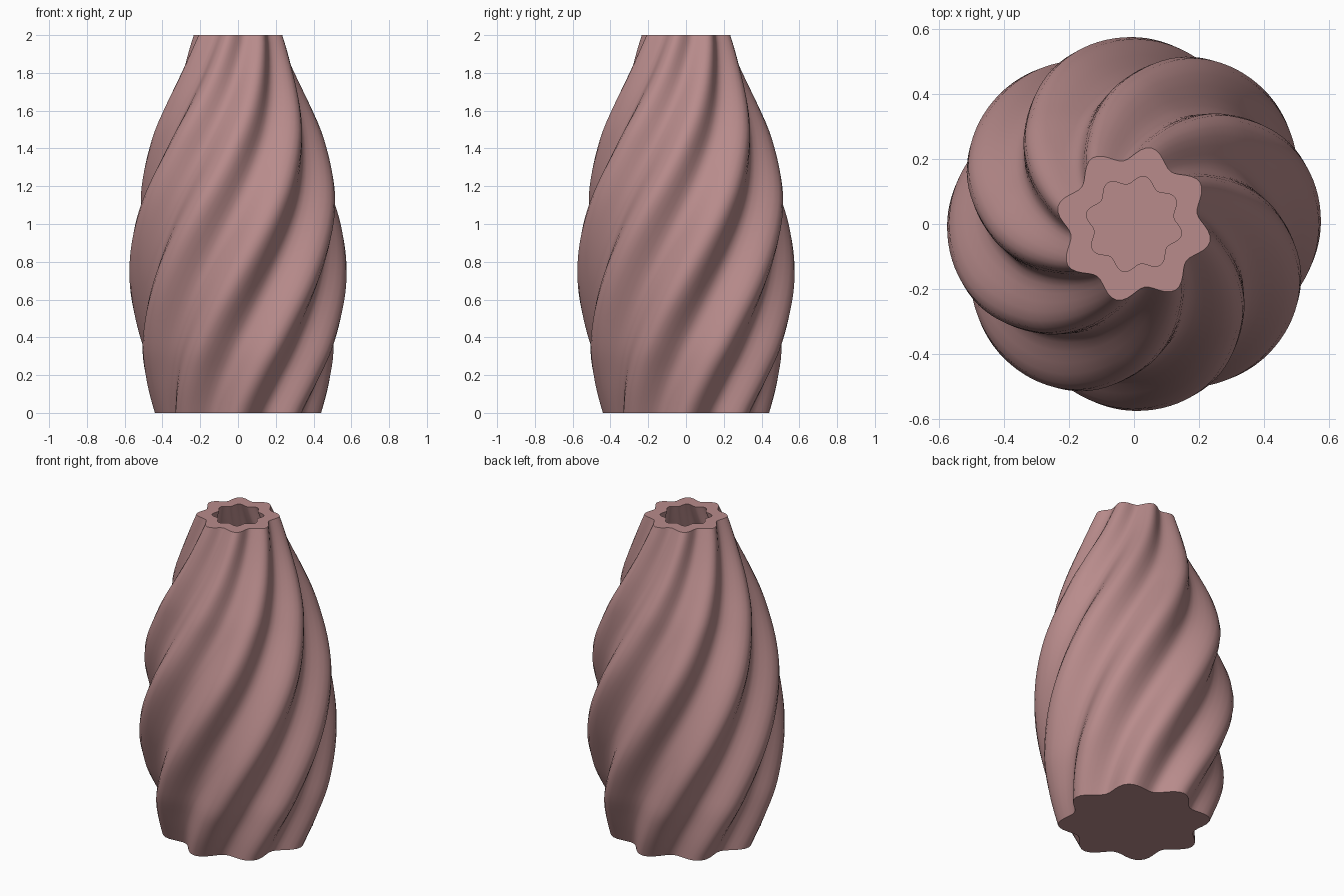
import bpy, bmesh
from math import pi, cos, sin, radians

cube = bpy.data.objects.get("Cube")
if cube:
    bpy.data.objects.remove(cube, do_unlink=True)

LOBES = 8
SIDES = LOBES * 12
TWIST = radians(60.8)      # turn per unit of height
RIDGE_Z = 0.73             # height where a ridge faces +x
DEPTH = 0.18               # groove depth as a share of the radius
WALL = 0.09
FLOOR_Z = 0.08
HEIGHT = 2.0

# Ridge radius against height
PROFILE = [(0, .44), (.18, .495), (.36, .54), (.73, .575), (1.1, .55),
           (1.45, .455), (1.62, .39), (1.8, .315), (2, .24)]


def ridge_radius(z):
    """Smooth interpolation through the profile points."""
    n = len(PROFILE)

    def slope(i):
        a, b = PROFILE[max(i - 1, 0)], PROFILE[min(i + 1, n - 1)]
        return (b[1] - a[1]) / (b[0] - a[0])

    for i in range(n - 1):
        (z0, r0), (z1, r1) = PROFILE[i], PROFILE[i + 1]
        if z <= z1:
            h = z1 - z0
            t = (z - z0) / h
            s = t * t * (3 - 2 * t)
            ease_in = t * (1 - t) ** 2
            ease_out = t * t * (t - 1)
            return (r0 + (r1 - r0) * s
                    + h * (slope(i) * ease_in + slope(i + 1) * ease_out))
    return PROFILE[-1][1]


def ring(bm, z, inset=0.0):
    """One lobed cross-section, turned according to its height."""
    radius = ridge_radius(z) - inset
    turn = (z - RIDGE_Z) * TWIST
    verts = []
    for k in range(SIDES):
        a = 2 * pi * k / SIDES
        r = radius * (1 - DEPTH * (1 - cos(LOBES * a)) / 2)
        verts.append(bm.verts.new((r * cos(a + turn), r * sin(a + turn), z)))
    return verts


def bridge(bm, low, high):
    for k in range(SIDES):
        n = (k + 1) % SIDES
        bm.faces.new((low[k], low[n], high[n], high[k]))


# Twisted fluted vase: outer wall up, over the rim, inner wall down to the floor
bm = bmesh.new()
STEPS = 48
rings = [ring(bm, HEIGHT * i / STEPS) for i in range(STEPS + 1)]
rings += [ring(bm, HEIGHT + (FLOOR_Z - HEIGHT) * i / STEPS, WALL)
          for i in range(STEPS + 1)]
for low, high in zip(rings, rings[1:]):
    bridge(bm, low, high)
bm.faces.new(rings[0][::-1])   # base
bm.faces.new(rings[-1])        # inner floor
bmesh.ops.recalc_face_normals(bm, faces=bm.faces)

mesh = bpy.data.meshes.new("vase")
bm.to_mesh(mesh)
bm.free()
vase = bpy.data.objects.new("vase", mesh)
bpy.context.collection.objects.link(vase)

# Dusty rose clay
clay = bpy.data.materials.new("dusty_rose")
clay.use_nodes = True
colour = (0.48, 0.26, 0.26, 1)
clay.diffuse_color = colour
for node in clay.node_tree.nodes:
    if node.type == 'BSDF_PRINCIPLED':
        node.inputs["Base Color"].default_value = colour
        node.inputs["Roughness"].default_value = 0.7
mesh.materials.append(clay)

bpy.ops.object.select_all(action='DESELECT')
vase.select_set(True)
bpy.context.view_layer.objects.active = vase
bpy.ops.object.shade_smooth_by_angle(angle=radians(40))
